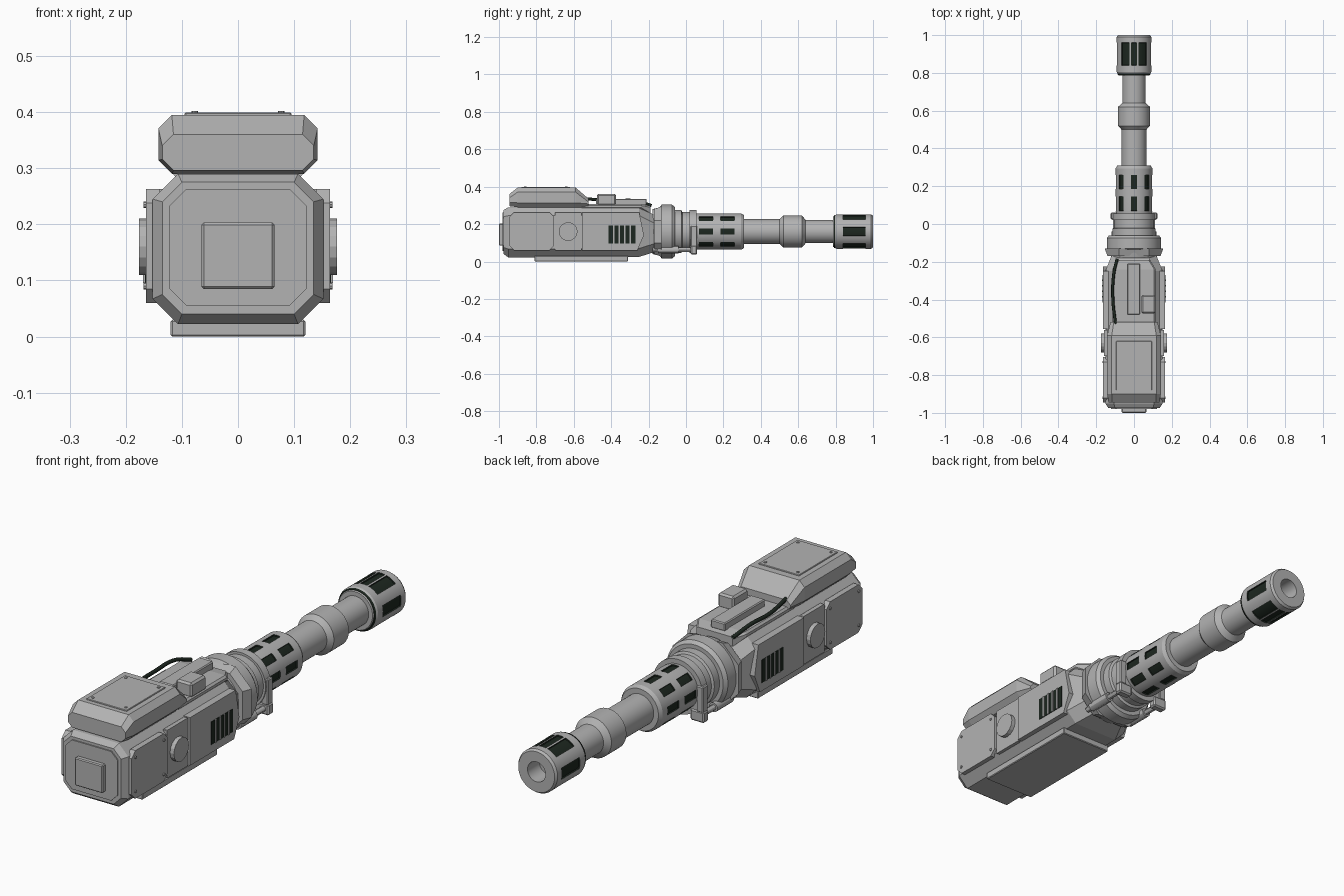
import bpy, bmesh, math
from mathutils import Vector

if "Cube" in bpy.data.objects:
    bpy.data.objects.remove(bpy.data.objects["Cube"], do_unlink=True)

AXIS_Z = 0.16


def material(name, color):
    m = bpy.data.materials.new(name)
    m.use_nodes = True
    m.diffuse_color = color
    m.node_tree.nodes["Principled BSDF"].inputs["Base Color"].default_value = color
    return m


GREY = material("gunmetal grey", (0.45, 0.45, 0.45, 1))
DARK = material("dark recess", (0.012, 0.02, 0.014, 1))


def finish(name, bm, mats=(GREY,), smooth=False):
    bmesh.ops.recalc_face_normals(bm, faces=bm.faces)
    mesh = bpy.data.meshes.new(name)
    bm.to_mesh(mesh)
    bm.free()
    for m in mats:
        mesh.materials.append(m)
    obj = bpy.data.objects.new(name, mesh)
    bpy.context.collection.objects.link(obj)
    if smooth:
        bpy.ops.object.select_all(action="DESELECT")
        obj.select_set(True)
        bpy.context.view_layer.objects.active = obj
        bpy.ops.object.shade_smooth_by_angle(angle=math.radians(30))
    return obj


def bridge(bm, rings, caps=True):
    for a, b in zip(rings, rings[1:]):
        n = len(a)
        for i in range(n):
            j = (i + 1) % n
            bm.faces.new((a[i], a[j], b[j], b[i]))
    if caps:
        bm.faces.new(rings[0])
        bm.faces.new(rings[-1])


def loft(name, sections):
    """Chamfered rectangles along y: (y, half width, bottom, top, chamfer)."""
    bm = bmesh.new()
    rings = []
    for y, w, lo, hi, c in sections:
        half = [(w - c, lo), (w, lo + c), (w, hi - c), (w - c, hi)]
        pts = half + [(-x, z) for x, z in reversed(half)]
        rings.append([bm.verts.new((x, y, z)) for x, z in pts])
    bridge(bm, rings)
    return finish(name, bm)


def box(name, x, y, z, mat=GREY, bevel=0.0):
    bm = bmesh.new()
    bmesh.ops.create_cube(bm, size=1)
    for v in bm.verts:
        v.co = [r[0] + (c + 0.5) * (r[1] - r[0]) for c, r in zip(v.co, (x, y, z))]
    if bevel:
        bmesh.ops.bevel(bm, geom=bm.edges[:], offset=bevel, segments=1, affect="EDGES")
    return finish(name, bm, (mat,))


def rod(name, a, b, radius, sides=12, smooth=True):
    a, b = Vector(a), Vector(b)
    bm = bmesh.new()
    bmesh.ops.create_cone(bm, cap_ends=True, segments=sides, radius1=radius,
                          radius2=radius, depth=(b - a).length)
    turn = (b - a).to_track_quat("Z", "Y")
    for v in bm.verts:
        v.co = turn @ v.co + (a + b) / 2
    return finish(name, bm, smooth=smooth)


def revolve(name, profile, is_slot=None, steps=72):
    """Turn (y, radius) around the barrel axis; slot faces are sunk and dark."""
    bm = bmesh.new()
    rings = []
    for y, r in profile:
        ring = []
        for i in range(steps):
            t = math.tau * i / steps
            ring.append(bm.verts.new((r * math.cos(t), y, AXIS_Z + r * math.sin(t))))
        rings.append(ring)
    bridge(bm, rings, caps=False)
    bmesh.ops.remove_doubles(bm, verts=bm.verts, dist=0.0001)
    bmesh.ops.recalc_face_normals(bm, faces=bm.faces)
    if is_slot:
        slots = []
        for f in bm.faces:
            c = f.calc_center_median()
            angle = math.degrees(math.atan2(c.z - AXIS_Z, c.x)) % 360
            if math.hypot(c.x, c.z - AXIS_Z) > 0.08 and is_slot(c.y, angle):
                f.material_index = 1
                slots.append(f)
        bmesh.ops.inset_region(bm, faces=slots, thickness=0.0005, depth=-0.006)
    return finish(name, bm, (GREY, DARK), smooth=True)


def side_panel(name, s, outline, inner, outer):
    """Flat plate on one side, from a (y, z) outline."""
    bm = bmesh.new()
    bridge(bm, [[bm.verts.new((s * x, y, z)) for y, z in outline] for x in (inner, outer)])
    return finish(name, bm)


def clipped(y0, y1, z0, z1, c):
    return [(y0 + c, z0), (y1 - c, z0), (y1, z0 + c), (y1, z1 - c),
            (y1 - c, z1), (y0 + c, z1), (y0, z1 - c), (y0, z0 + c)]


# Receiver housing
loft("main_body", [(-0.975, 0.135, 0.04, 0.275, 0.035), (-0.95, 0.152, 0.022, 0.29, 0.045),
                   (-0.25, 0.152, 0.025, 0.29, 0.045), (-0.17, 0.12, 0.05, 0.25, 0.045)])
loft("end_panel", [(-0.98, 0.122, 0.055, 0.263, 0.03), (-0.97, 0.122, 0.055, 0.263, 0.03)])
box("end_plate", (-0.065, 0.065), (-1.0, -0.97), (0.085, 0.203), bevel=0.004)
loft("rear_deck", [(-0.56, 0.115, 0.28, 0.307, 0.008), (-0.24, 0.115, 0.28, 0.307, 0.008),
                   (-0.19, 0.085, 0.25, 0.298, 0.008)])
box("bottom_plate", (-0.12, 0.12), (-0.81, -0.31), (0.0, 0.03), bevel=0.003)

# Raised top cover with sloped ends
loft("top_cover", [(-0.945, 0.135, 0.296, 0.36, 0.02), (-0.9, 0.142, 0.29, 0.395, 0.024),
                   (-0.59, 0.142, 0.29, 0.395, 0.024), (-0.52, 0.125, 0.29, 0.335, 0.018)])
box("cover_plate", (-0.095, 0.095), (-0.88, -0.62), (0.39, 0.399), bevel=0.002)
for x in (-0.077, 0.077):
    for y in (-0.86, -0.64):
        rod("cover_bolt", (x, y, 0.395), (x, y, 0.402), 0.006, 8)

# Deck fittings and cable
box("deck_rail", (-0.035, 0.032), (-0.48, -0.21), (0.3, 0.335), bevel=0.004)
box("deck_block", (0.04, 0.115), (-0.475, -0.375), (0.3, 0.362), bevel=0.008)
curve = bpy.data.curves.new("cable", "CURVE")
curve.dimensions = "3D"
curve.bevel_depth = 0.008
curve.bevel_resolution = 2
spline = curve.splines.new("BEZIER")
path = [(-0.098, -0.53, 0.335), (-0.112, -0.4, 0.325), (-0.108, -0.27, 0.325), (-0.09, -0.185, 0.3)]
spline.bezier_points.add(len(path) - 1)
for p, co in zip(spline.bezier_points, path):
    p.co = co
    p.handle_left_type = p.handle_right_type = "AUTO"
curve.materials.append(DARK)
bpy.context.collection.objects.link(bpy.data.objects.new("cable", curve))

# Both flanks: panels, round cap, louvred vent, bolts
for s, side in ((1, "left"), (-1, "right")):
    side_panel(side + "_front_panel", s, clipped(-0.945, -0.705, 0.06, 0.263, 0.025), 0.14, 0.164)
    side_panel(side + "_middle_panel", s, clipped(-0.7, -0.56, 0.06, 0.263, 0.002), 0.14, 0.158)
    side_panel(side + "_vent_panel", s, [(-0.555, 0.06), (-0.26, 0.06), (-0.225, 0.14),
                                         (-0.25, 0.263), (-0.555, 0.263)], 0.13, 0.164)
    rod(side + "_cap", (s * 0.15, -0.63, 0.16), (s * 0.176, -0.63, 0.16), 0.05, 16, False)
    xs = sorted((s * 0.16, s * 0.166))
    box(side + "_vent", xs, (-0.415, -0.27), (0.095, 0.192), DARK)
    for i in range(1, 5):
        y = -0.415 + 0.029 * i
        box(side + "_vent_bar", sorted((s * 0.16, s * 0.169)), (y - 0.004, y + 0.004), (0.095, 0.192))
    for y in (-0.92, -0.73):
        for z in (0.09, 0.235):
            rod(side + "_bolt", (s * 0.16, y, z), (s * 0.168, y, z), 0.006, 8)

# Barrel mount: plate, collar rings, flange
loft("mount_plate", [(-0.17, 0.14, 0.04, 0.28, 0.06), (-0.13, 0.155, 0.025, 0.295, 0.075)])
revolve("collar", [(-0.18, 0), (-0.18, 0.12), (-0.14, 0.13), (-0.13, 0.144), (-0.075, 0.144),
                   (-0.06, 0.132), (-0.06, 0.115), (-0.025, 0.115), (-0.02, 0.105),
                   (0.02, 0.105), (0.02, 0.115), (0.055, 0.115), (0.055, 0)])

# Lower stay rods and their lugs
for s, side in ((1, "left"), (-1, "right")):
    x, z = s * 0.1, 0.062
    rod(side + "_stay_rod", (x, -0.18, z), (x, 0.05, z), 0.012)
    rod(side + "_stay_sleeve", (x, -0.15, z), (x, -0.04, z), 0.02)
    box(side + "_stay_lug", sorted((s * 0.06, s * 0.125)), (0.025, 0.06), (0.037, 0.085), bevel=0.006)
    box(side + "_flange_tab", sorted((s * 0.09, s * 0.122)), (0.025, 0.06), (0.08, 0.19), bevel=0.004)


# Barrel sections
def shroud_slot(y, a):
    return (0.07 < y < 0.145 or 0.185 < y < 0.26) and abs((a + 22.5) % 45 - 22.5) < 10


def muzzle_slot(y, a):
    wide = abs((a + 30) % 60 - 30) < 14
    narrow = abs(a % 180 - 90) < 10
    return 0.84 < y < 0.96 and (wide or narrow)


revolve("vented_shroud", [(0.05, 0), (0.05, 0.095), (0.07, 0.097), (0.145, 0.097), (0.185, 0.097),
                          (0.26, 0.097), (0.295, 0.097), (0.31, 0.088), (0.31, 0)], shroud_slot)
revolve("barrel", [(0.3, 0), (0.3, 0.066), (0.5, 0.066), (0.52, 0.085), (0.62, 0.085),
                   (0.64, 0.062), (0.8, 0.062), (0.8, 0)])
revolve("muzzle", [(0.785, 0), (0.785, 0.08), (0.805, 0.092), (0.84, 0.092), (0.96, 0.092),
                   (0.99, 0.092), (1.0, 0.085), (1.0, 0.042), (0.92, 0.042), (0.92, 0)], muzzle_slot)
ring = revolve("muzzle_seal", [(0.79, 0.06), (0.79, 0.085), (0.797, 0.089), (0.797, 0.06)])
ring.data.materials[0] = DARK
